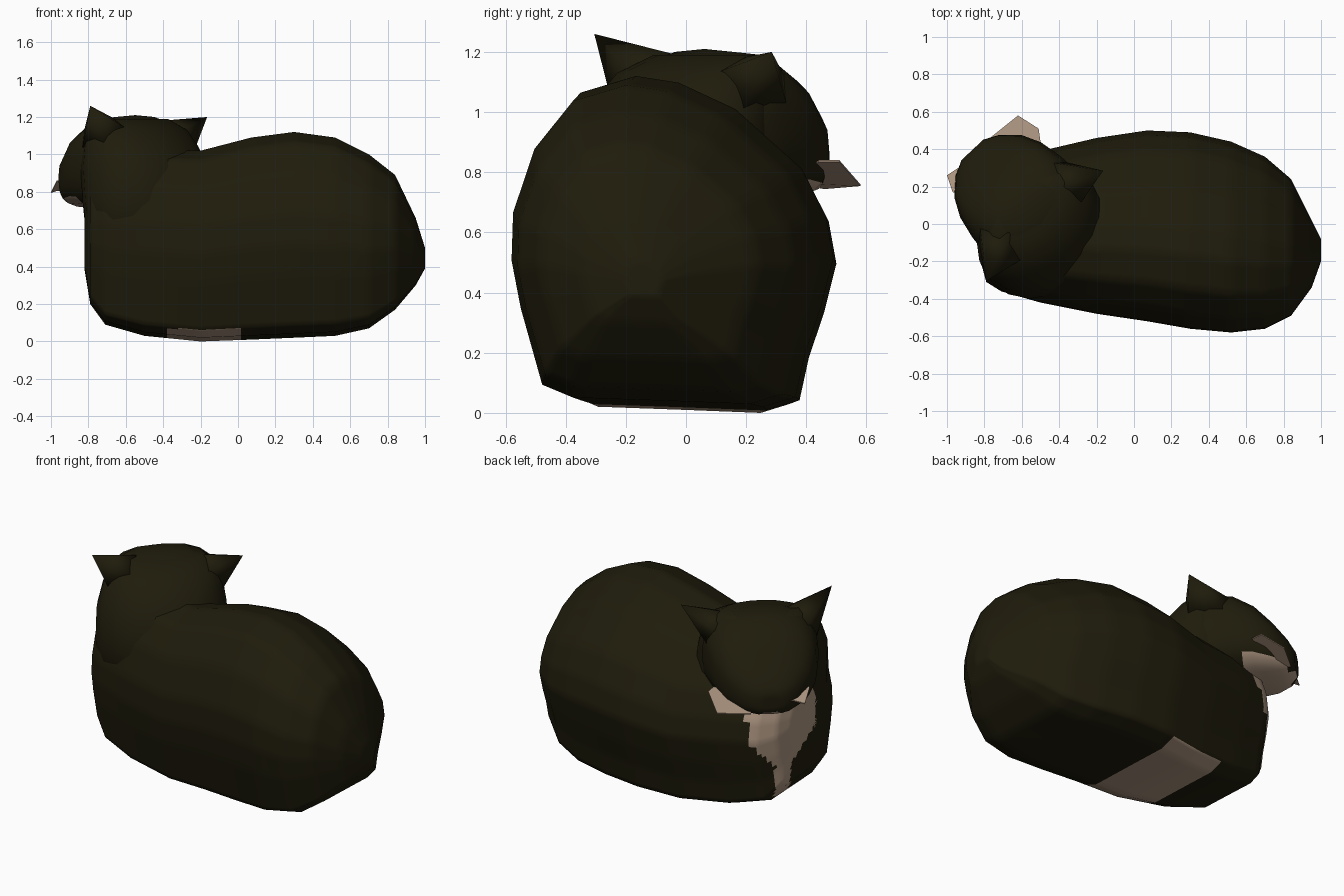
import bpy, bmesh, math
from mathutils import Vector

if "Cube" in bpy.data.objects:
    bpy.data.objects.remove(bpy.data.objects["Cube"])

def material(name, rgb):
    m = bpy.data.materials.new(name)
    m.diffuse_color = (*rgb, 1)
    m.use_nodes = True
    m.node_tree.nodes["Principled BSDF"].inputs["Base Color"].default_value = m.diffuse_color
    return m

FUR = material("dark_fur", (0.0135, 0.0115, 0.0035))
TAN = material("pale_fur", (0.42, 0.305, 0.22))

# Head frame: SIDE runs from ear to ear, FACE is the looking direction
SIDE = Vector((0.73, 0.683, 0))
FACE = Vector((-0.683, 0.73, 0))
def head_pt(s, f, z):
    return SIDE * (s - 0.36) + FACE * f + Vector((0, 0, z))

def finish(bm, name, mats, rule=None, smooth=True):
    bmesh.ops.recalc_face_normals(bm, faces=bm.faces[:])
    for f in bm.faces:
        f.smooth = smooth
        if rule:
            f.material_index = rule(f.calc_center_median(), f.normal)
    me = bpy.data.meshes.new(name)
    bm.to_mesh(me)
    bm.free()
    for m in mats:
        me.materials.append(m)
    ob = bpy.data.objects.new(name, me)
    bpy.context.collection.objects.link(ob)
    return ob

def loft(rings):
    bm = bmesh.new()
    loops = [[bm.verts.new(p) for p in r] for r in rings]
    n = len(loops[0])
    for a, b in zip(loops, loops[1:]):
        for i in range(n):
            bm.faces.new((a[i], a[(i + 1) % n], b[(i + 1) % n], b[i]))
    for end in (loops[0], loops[-1]):
        c = sum((v.co for v in end), Vector()) / n
        cv = bm.verts.new(c)
        for i in range(n):
            bm.faces.new((end[i], end[(i + 1) % n], cv))
    return bm

# Loaf-shaped body: one leaning cross-section lofted along x
profile = [(-.6, .02), (-.8, .06), (-.87, .18), (-.94, .3), (-1, .45), (-.99, .6),
           (-.85, .8), (-.6, .95), (-.25, 1), (.02, .98), (.38, .9), (.8, .72),
           (.95, .58), (1, .45), (.92, .3), (.82, .16), (.76, .03), (.55, 0), (0, .01)]
stations = [(-.82, -.2, .14, .38, .78), (-.79, -.31, .24, .2, .92), (-.71, -.36, .33, .09, 1.0),
            (-.5, -.42, .39, .03, 1.03), (-.2, -.48, .46, 0, 1.02), (.07, -.52, .5, .01, 1.09),
            (.3, -.56, .49, .02, 1.12), (.52, -.58, .44, .03, 1.09), (.7, -.56, .36, .07, 1.0),
            (.84, -.49, .24, .17, .89), (.95, -.34, .02, .3, .66), (1.0, -.2, -.08, .39, .5)]
rings = [[(x, (y0 + y1) / 2 + py * (y1 - y0) / 2, z0 + pz * (z1 - z0)) for py, pz in profile]
         for x, y0, y1, z0, z1 in stations]
bm = loft(rings)
bmesh.ops.subdivide_edges(bm, edges=bm.edges[:], cuts=4, use_grid_fill=True)

def body_colour(c, n):
    # belly patch, rounded at the front edge
    if n.z < -0.7 and c.z < 0.07 and abs(c.x + 0.18) < 0.2 - 0.12 * max(0, -c.y - 0.2):
        return 1
    # chest bib, narrowing downwards
    s = c.dot(SIDE) + 0.46
    half = 0.05 + 0.16 * min(1, max(0, (c.z - 0.33) / 0.16))
    if n.dot(FACE) > 0.25 and c.z < 0.8 and c.dot(FACE) > 0.4 and abs(s) < half:
        return 1
    return 0
finish(bm, "body", [FUR, TAN], body_colour)

# Neck: sloping fill between shoulders and the back of the head
def neck_ring(z, f0, f1, w, s0, n=18):
    return [head_pt(s0 + w * math.cos(2 * math.pi * i / n),
                    (f0 + f1) / 2 + (f1 - f0) / 2 * math.sin(2 * math.pi * i / n), z) for i in range(n)]
neck = [(.45, .04, .56, .35, -.03), (.75, -.02, .6, .38, -.03), (.93, .02, .62, .37, -.03),
        (1.04, .09, .62, .345, -.02), (1.13, .18, .6, .31, -.01), (1.19, .3, .56, .22, 0)]
finish(loft([neck_ring(*r) for r in neck]), "neck", [FUR])

# Head: boxy rings lofted from the nape to the muzzle
def head_ring(f, w, z0, z1, n=20):
    out = []
    for i in range(n):
        a = 2 * math.pi * i / n
        c, s = math.cos(a), math.sin(a)
        k = 0.72
        out.append(head_pt(w * math.copysign(abs(c) ** k, c), f,
                           (z0 + z1) / 2 + (z1 - z0) / 2 * math.copysign(abs(s) ** k, s)))
    return out
head = [(.2, .24, .6, 1.1), (.3, .31, .62, 1.18), (.42, .33, .66, 1.21),
        (.54, .32, .69, 1.2), (.66, .295, .71, 1.13), (.76, .245, .715, 1.03), (.84, .16, .73, .94),
        (.88, .08, .76, .88)]
bm = loft([head_ring(*h) for h in head])
bmesh.ops.subdivide_edges(bm, edges=bm.edges[:], cuts=1, use_grid_fill=True)
finish(bm, "head", [FUR, TAN],
       lambda c, n: 1 if n.z < -0.75 and c.dot(FACE) > 0.6 else 0)

# Ears: broad pointed pyramids flowing out of the head
for label, sg, tip in (("left", -1, (-.79, -.305, 1.26)), ("right", 1, (-.165, .285, 1.2))):
    bm = bmesh.new()
    base = [bm.verts.new(head_pt(sg * s, f, z)) for s, f, z in
            ((.06, .46, 1.17), (.2, .62, 1.09), (.3, .52, 1.01), (.31, .3, 1.0), (.15, .26, 1.11))]
    top = bm.verts.new(tip)
    bm.faces.new(base)
    for i in range(5):
        bm.faces.new((base[i], base[(i + 1) % 5], top))
    finish(bm, label + "_ear", [FUR])

# Cheek tufts: thin pale flaps beside the mouth
tufts = {"right": [(-.5, .44, .84), (-.51, .51, .84), (-.62, .58, .76), (-.77, .46, .75), (-.7, .36, .77)],
         "left": [(-.88, .15, .86), (-.97, .17, .86), (-1.0, .26, .8), (-.91, .32, .83), (-.82, .26, .82)]}
for label, pts in tufts.items():
    bm = bmesh.new()
    lo = [bm.verts.new(Vector(p) - Vector((0, 0, .006))) for p in pts]
    hi = [bm.verts.new(p) for p in pts]
    bm.faces.new(lo)
    bm.faces.new(hi)
    for i in range(5):
        j = (i + 1) % 5
        bm.faces.new((lo[i], lo[j], hi[j], hi[i]))
    finish(bm, label + "_cheek_tuft", [TAN], smooth=False)
